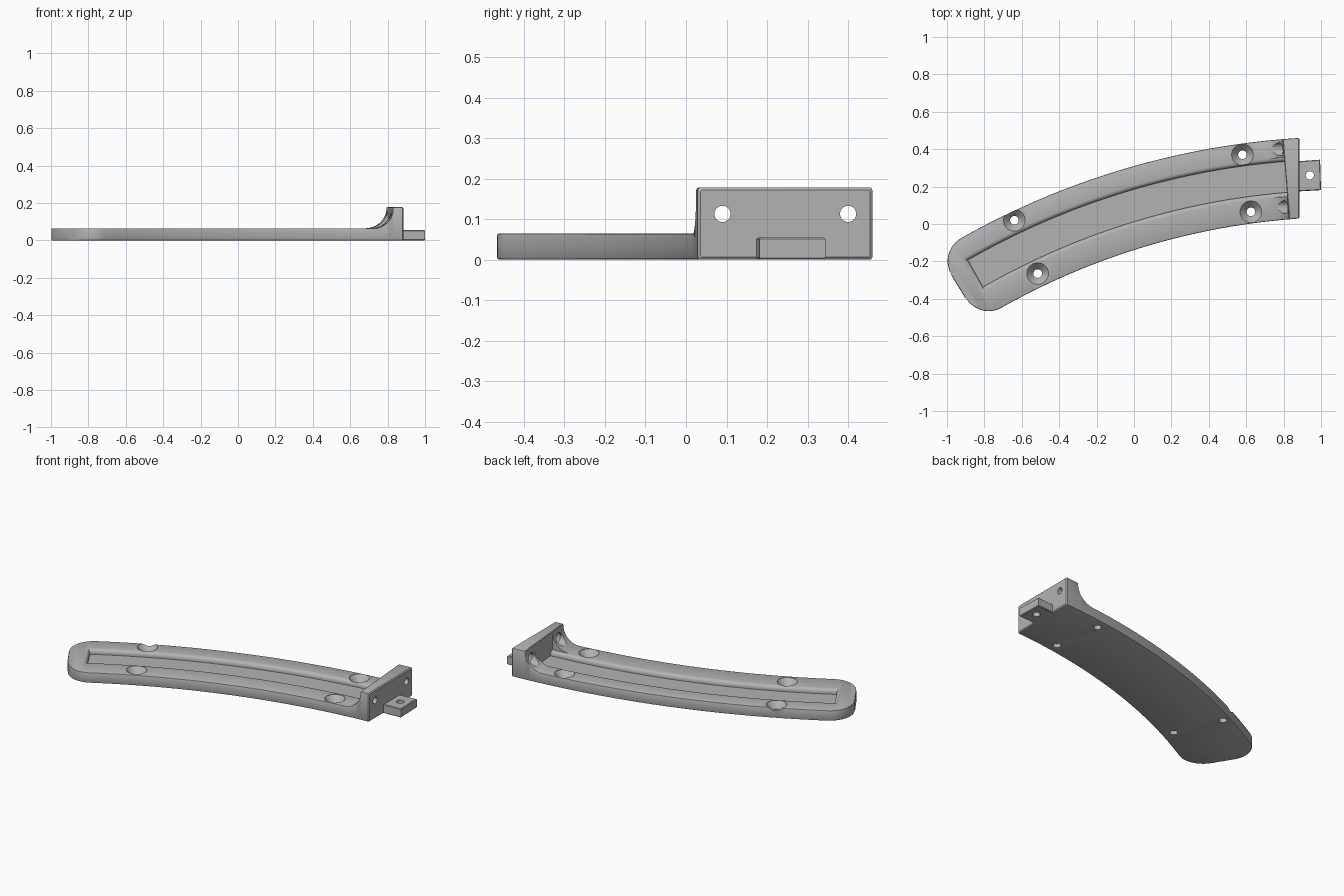
import bpy, bmesh
from math import sin, cos, asin, sqrt, radians, pi
from mathutils import Matrix, Vector

if "Cube" in bpy.data.objects:
    bpy.data.objects.remove(bpy.data.objects["Cube"])

CX, CY = 1.142, -3.732            # centre of the arm's curve
R_IN, R_OUT = 3.77, 4.20          # inner and outer edge radii
R_MID = (R_IN + R_OUT) / 2
PLATE, WALL, COVE = 0.065, 0.178, 0.11
END_X, EDGE, CORNER = 0.885, 0.006, 0.14
A_WALL, A_TIP = radians(4.75), radians(31.5)

grey = bpy.data.materials.new("light grey")
grey.use_nodes = True
grey.diffuse_color = (0.45, 0.45, 0.45, 1)
grey.node_tree.nodes["Principled BSDF"].inputs["Base Color"].default_value = (0.45, 0.45, 0.45, 1)


def polar(r, a, z):
    return Vector((CX - r * sin(a), CY + r * cos(a), z))


def loft(name, rings):
    """Skin a list of equal closed rings and cap both ends."""
    bm = bmesh.new()
    loops = [[bm.verts.new(p) for p in ring] for ring in rings]
    n = len(loops[0])
    for a, b in zip(loops, loops[1:]):
        for i in range(n):
            bm.faces.new((a[i], a[(i + 1) % n], b[(i + 1) % n], b[i]))
    bm.faces.new(loops[0][::-1])
    bm.faces.new(loops[-1])
    bmesh.ops.recalc_face_normals(bm, faces=bm.faces)
    mesh = bpy.data.meshes.new(name)
    bm.to_mesh(mesh)
    bm.free()
    mesh.materials.append(grey)
    ob = bpy.data.objects.new(name, mesh)
    bpy.context.collection.objects.link(ob)
    return ob


def lathe(name, profile, place, sides=32):
    """Round cutter from (radius, height) pairs."""
    return loft(name, [[place @ Vector((r * cos(2 * pi * i / sides), r * sin(2 * pi * i / sides), h))
                        for i in range(sides)] for r, h in profile])


def activate(ob):
    bpy.ops.object.select_all(action='DESELECT')
    ob.select_set(True)
    bpy.context.view_layer.objects.active = ob


def cut(ob, cutter):
    cutter.hide_render = True
    mod = ob.modifiers.new("cut", 'BOOLEAN')
    mod.operation, mod.solver, mod.object = 'DIFFERENCE', 'EXACT', cutter
    activate(ob)
    bpy.ops.object.modifier_apply(modifier=mod.name)
    bpy.data.objects.remove(cutter)


def section(low, high, top, inset=0.0):
    """Rectangular cross-section with softened corners, as (radius, z)."""
    pts = []
    lo, hi, z0, z1 = low + inset, high - inset, inset, top - inset
    for r, z, sr, sz, start in ((lo, z0, 1, 1, 0), (hi, z0, -1, 1, 1),
                                (hi, z1, -1, -1, 0), (lo, z1, 1, -1, 1)):
        arc = [(r + sr * EDGE * (1 - sin(t)), z + sz * EDGE * (1 - cos(t)))
               for t in (pi / 2, pi / 4, 0)]
        pts += arc[::-1] if start else arc
    return pts


# Curved arm: rounded tip, even plate, cove and upright end wall
stations = [(A_TIP, CORNER, PLATE, EDGE)]
for i in range(13):
    t = i / 12 * pi / 2
    along = EDGE / 2 + CORNER * (1 - cos(t))
    stations.append((A_TIP - along / R_MID, CORNER * (1 - sin(t)), PLATE, 0))
a0, a1 = stations[-1][0], A_WALL + COVE / R_MID
for i in range(1, 30):
    stations.append((a0 + (a1 - a0) * i / 30, 0, PLATE, 0))
for i in range(13):
    t = i / 12 * pi / 2
    stations.append((A_WALL + COVE * (1 - sin(t)) / R_MID, 0, PLATE + COVE * (1 - cos(t)), 0))
stations.append((A_WALL - 0.004 / R_MID, 0, WALL, 0))

rings = [[polar(r, a, z) for r, z in section(R_IN + side, R_OUT - side, top, inset)]
         for a, side, top, inset in stations]
for x, inset in ((END_X - EDGE, 0), (END_X, EDGE)):
    rings.append([polar(r, asin((CX - x) / r), z)
                  for r, z in section(R_IN, R_OUT, WALL, inset)])
arm = loft("curved_arm", rings)

# Long channel with a rounded-over rim
FLOOR, ROUND = 0.035, 0.022
levels = [(0, FLOOR), (0, PLATE - ROUND)]
levels += [(ROUND * (1 - cos(t)), PLATE - ROUND + ROUND * sin(t))
           for t in (radians(d) for d in (18, 36, 54, 72, 90))]
levels.append((ROUND, 0.3))
rings = []
for grow, z in levels:
    first, last = A_WALL, radians(29.85) + grow / R_MID
    angles = [first + (last - first) * i / 40 for i in range(41)]
    rings.append([polar(3.915 - grow, a, z) for a in angles] +
                 [polar(4.08 + grow, a, z) for a in reversed(angles)])
cut(arm, loft("channel_cutter", rings))

# Countersunk screw holes through the plate
for x, y in ((0.58, 0.37), (0.625, 0.065), (-0.64, 0.02), (-0.515, -0.265)):
    cut(arm, lathe("screw_cutter", [(0.023, -0.02), (0.023, 0.025), (0.058, PLATE - 0.002), (0.058, 0.1)],
                   Matrix.Translation((x, y, 0))))

# Countersunk holes through the end wall, their heads scooping the cove
for y, seat in ((0.09, 0.83), (0.4, 0.81)):
    place = Matrix.Translation((0, y, 0.113)) @ Matrix.Rotation(pi / 2, 4, 'Y')
    cut(arm, lathe("wall_hole_cutter", [(0.035, 0.6), (0.035, seat), (0.02, seat + 0.018), (0.02, 0.95)],
                   place))

# Mounting tab on the outside of the wall
tab_rings = []
for z, inset in ((0, 0.004), (0.004, 0), (0.051, 0), (0.055, 0.004)):
    tab_rings.append([(0.86, 0.173 + inset, z), (1.0 - inset, 0.181 + inset, z),
                      (0.995 - inset, 0.344 - inset, z), (0.86, 0.334 - inset, z)])
tab = loft("mounting_tab", tab_rings)
cut(tab, lathe("tab_hole_cutter", [(0.022, -0.1), (0.022, 0.2)],
               Matrix.Translation((0.94, 0.26, 0))))

for ob in (arm, tab):
    activate(ob)
    bpy.ops.object.shade_smooth_by_angle(angle=radians(30))
